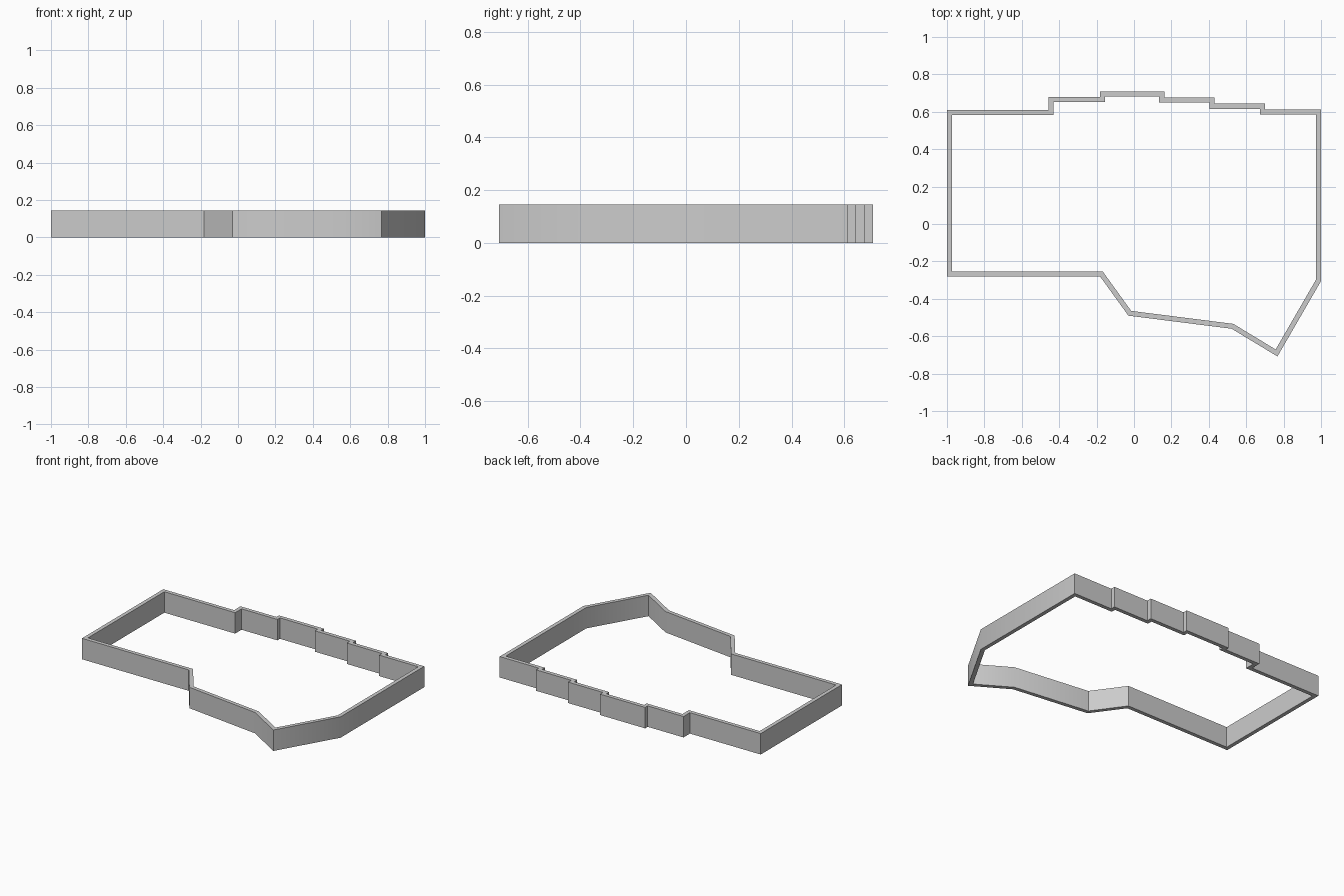
import bpy, bmesh, math
from mathutils import Vector

cube = bpy.data.objects.get("Cube")
if cube:
    bpy.data.objects.remove(cube, do_unlink=True)

HEIGHT = 0.145
THICK = 0.027

# Outer footprint, clockwise from the back right corner
outline = [Vector(p) for p in [
    (-1, .61), (-.457, .61), (-.457, .68), (-.182, .68), (-.182, .708),
    (.162, .708), (.162, .677), (.43, .677), (.43, .643), (.70, .643),
    (.70, .612), (1, .612), (1, -.305), (.767, -.708), (.522, -.56),
    (-.03, -.49), (-.181, -.281), (-1, -.281)]]


def inset(points, d):
    """Mitred inward offset of a clockwise outline."""
    result = []
    for i, p in enumerate(points):
        a = (p - points[i - 1]).normalized()
        b = (points[(i + 1) % len(points)] - p).normalized()
        na, nb = Vector((a.y, -a.x)), Vector((b.y, -b.x))
        result.append(p + (na + nb) * d / (1 + na.dot(nb)))
    return result


# Concrete grey
grey = bpy.data.materials.new("wall_grey")
grey.use_nodes = True
colour = (0.6, 0.6, 0.6, 1)
grey.diffuse_color = colour
grey.node_tree.nodes["Principled BSDF"].inputs["Base Color"].default_value = colour

# Closed wall: outer and inner faces, top and bottom rims
bm = bmesh.new()
loops = [(outline, 0), (outline, HEIGHT)]
inner = inset(outline, THICK)
loops += [(inner, HEIGHT), (inner, 0)]
rings = [[bm.verts.new((p.x, p.y, z)) for p in pts] for pts, z in loops]
n = len(outline)
for k in range(4):
    r, s = rings[k], rings[(k + 1) % 4]
    for i in range(n):
        j = (i + 1) % n
        bm.faces.new((r[i], r[j], s[j], s[i]))
bmesh.ops.recalc_face_normals(bm, faces=bm.faces)
mesh = bpy.data.meshes.new("perimeter_wall")
bm.to_mesh(mesh)
bm.free()
mesh.materials.append(grey)
wall = bpy.data.objects.new("perimeter_wall", mesh)
bpy.context.collection.objects.link(wall)

# Soften only the shallow bends
bpy.ops.object.select_all(action='DESELECT')
wall.select_set(True)
bpy.context.view_layer.objects.active = wall
bpy.ops.object.shade_smooth_by_angle(angle=math.radians(32))
